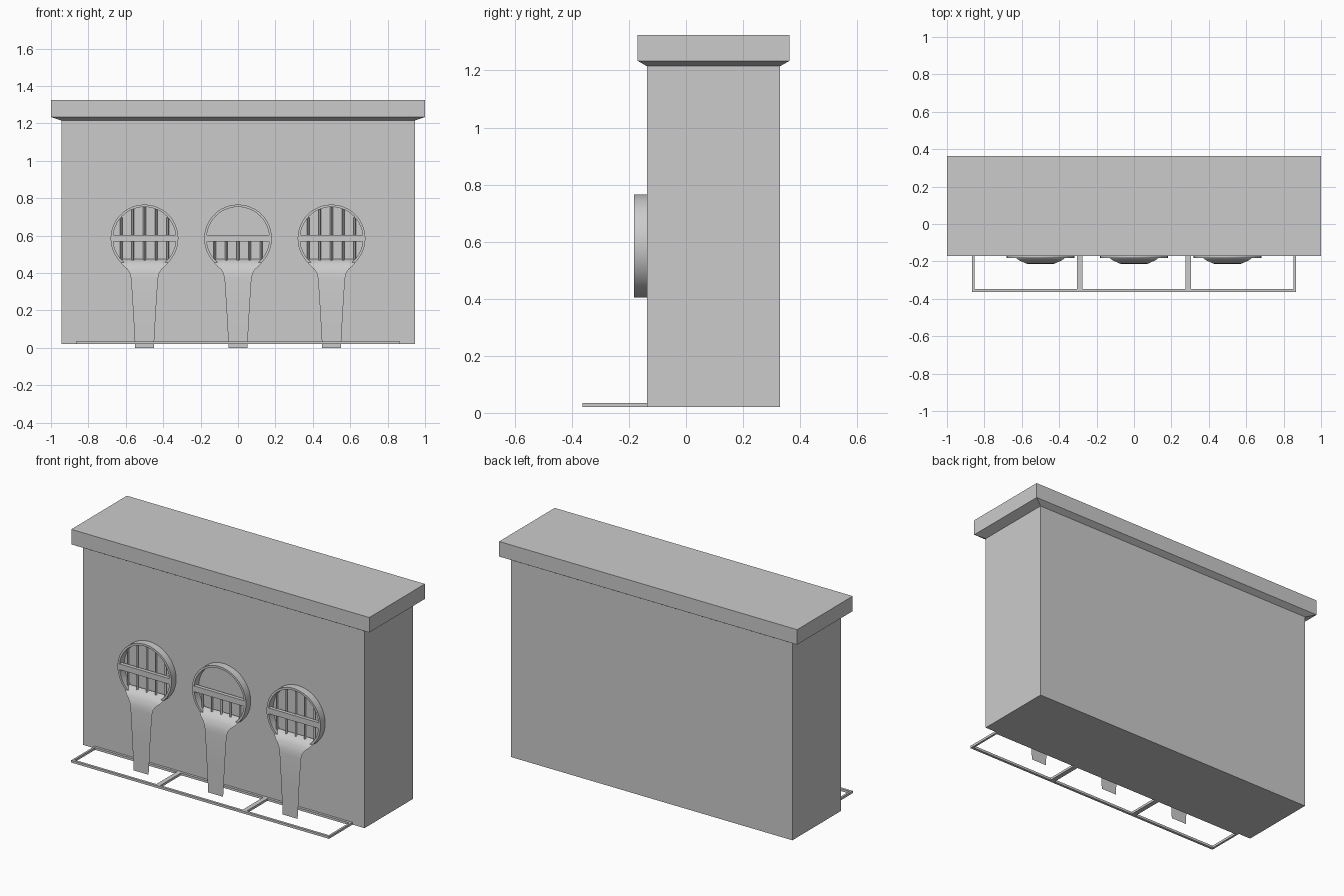
import bpy, bmesh, math
from mathutils import Matrix

if "Cube" in bpy.data.objects:
    bpy.data.objects.remove(bpy.data.objects["Cube"])


def finish(bm, name, smooth=False, closed=True):
    if closed:
        bmesh.ops.recalc_face_normals(bm, faces=bm.faces)
    me = bpy.data.meshes.new(name)
    bm.to_mesh(me)
    bm.free()
    ob = bpy.data.objects.new(name, me)
    bpy.context.collection.objects.link(ob)
    if smooth:
        bpy.ops.object.select_all(action='DESELECT')
        ob.select_set(True)
        bpy.context.view_layer.objects.active = ob
        bpy.ops.object.shade_smooth_by_angle(angle=math.radians(35))
    return ob


def add_box(bm, x0, x1, y0, y1, z0, z1):
    m = Matrix.Translation(((x0 + x1) / 2, (y0 + y1) / 2, (z0 + z1) / 2))
    m = m @ Matrix.Diagonal((x1 - x0, y1 - y0, z1 - z0, 1))
    bmesh.ops.create_cube(bm, size=1, matrix=m)


def loft(bm, loops, closed):
    """Bridge successive vertex loops with quads."""
    n = len(loops[0])
    for a, b in zip(loops, loops[1:]):
        for i in range(n if closed else n - 1):
            j = (i + 1) % n
            bm.faces.new((a[i], a[j], b[j], b[i]))


WALL_Y, RING_Y = -0.137, -0.182
CZ, R_OUT, R_IN = 0.585, 0.181, 0.168

# Main wall block
bm = bmesh.new()
add_box(bm, -0.945, 0.945, WALL_Y, 0.33, 0.02, 1.22)
finish(bm, "wall")

# Coping slab with bevelled underside
bm = bmesh.new()
loops = []
for hx, y0, y1, z in ((0.945, WALL_Y, 0.33, 1.215), (1, -0.17, 0.363, 1.234), (1, -0.17, 0.363, 1.325)):
    loops.append([bm.verts.new((x, y, z)) for x, y in ((-hx, y0), (hx, y0), (hx, y1), (-hx, y1))])
loft(bm, loops, True)
bm.faces.new(loops[0])
bm.faces.new(loops[-1])
finish(bm, "coping")


def outlet_ring(cx):
    bm = bmesh.new()
    n = 48
    loops = []
    for r, y in ((R_OUT, WALL_Y), (R_OUT, RING_Y), (R_IN, RING_Y), (R_IN, WALL_Y)):
        loops.append([bm.verts.new((cx + r * math.cos(2 * math.pi * i / n), y,
                                    CZ + r * math.sin(2 * math.pi * i / n))) for i in range(n)])
    loft(bm, loops + loops[:1], True)
    finish(bm, "outlet_ring", True)


def grate(cx, upper):
    # Crossbar
    bm = bmesh.new()
    add_box(bm, cx - 0.178, cx + 0.178, RING_Y - 0.001, -0.16, 0.568, 0.603)
    finish(bm, "grate_crossbar")
    # Upright bars of diamond section
    bm = bmesh.new()
    for dx in (-0.125, -0.0625, 0, 0.0625, 0.125):
        h = math.sqrt(R_IN ** 2 - dx ** 2)
        z0, z1 = CZ - h, CZ + (h if upper else 0)
        m = Matrix.Translation((cx + dx, -0.16, (z0 + z1) / 2))
        bmesh.ops.create_cone(bm, cap_ends=True, segments=4, radius1=0.007, radius2=0.007,
                              depth=z1 - z0, matrix=m)
    finish(bm, "grate_bars")


# Sheet of water: height, depth, half width
STREAM = ((0.475, -0.145, 0.13), (0.468, -0.165, 0.13), (0.455, -0.185, 0.127),
          (0.437, -0.196, 0.112), (0.42, -0.204, 0.092), (0.40, -0.21, 0.079),
          (0.37, -0.213, 0.072), (0.2, -0.214, 0.061), (0, -0.214, 0.05))


def water_stream(cx):
    bm = bmesh.new()
    loops = [[bm.verts.new((cx + w * t, y, z)) for t in (1, 0.5, 0, -0.5, -1)] for z, y, w in STREAM]
    loft(bm, loops, False)
    finish(bm, "water_stream", True, closed=False)


for cx, upper in ((-0.5, True), (0, False), (0.5, True)):
    outlet_ring(cx)
    grate(cx, upper)
    water_stream(cx)

# Flat basin frame at the foot of the wall
bm = bmesh.new()
add_box(bm, -0.865, 0.865, -0.363, -0.348, 0.02, 0.034)
add_box(bm, -0.865, 0.865, -0.152, WALL_Y, 0.02, 0.034)
for x, w in ((-0.859, 0.006), (0.859, 0.006), (-0.29, 0.014), (0.29, 0.014)):
    add_box(bm, x - w, x + w, -0.348, -0.152, 0.02, 0.034)
finish(bm, "basin_frame")
